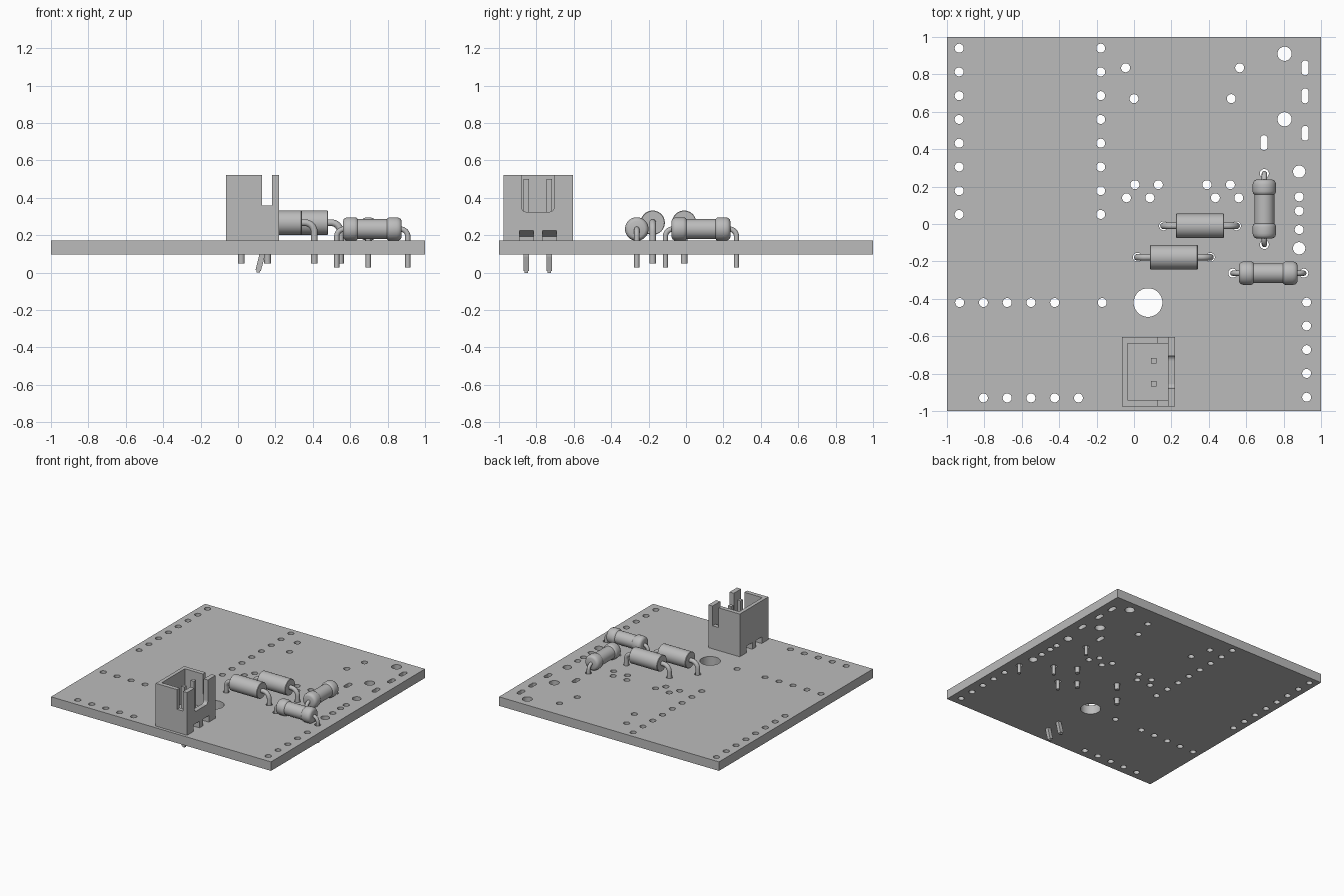
import bpy, bmesh
from math import sin, cos, pi, radians
from mathutils import Vector

if "Cube" in bpy.data.objects:
    bpy.data.objects.remove(bpy.data.objects["Cube"])

grey = bpy.data.materials.new("plain_grey")
grey.use_nodes = True
grey.diffuse_color = (0.5, 0.5, 0.5, 1)
grey.node_tree.nodes["Principled BSDF"].inputs["Base Color"].default_value = (0.5, 0.5, 0.5, 1)


def finish(name, bm, smooth=False):
    bmesh.ops.recalc_face_normals(bm, faces=bm.faces[:])
    mesh = bpy.data.meshes.new(name)
    bm.to_mesh(mesh)
    bm.free()
    mesh.materials.append(grey)
    obj = bpy.data.objects.new(name, mesh)
    bpy.context.collection.objects.link(obj)
    if smooth:
        bpy.ops.object.select_all(action="DESELECT")
        obj.select_set(True)
        bpy.context.view_layer.objects.active = obj
        bpy.ops.object.shade_smooth_by_angle(angle=radians(35))
    return obj


def prism(bm, points, offset):
    """Extrude a closed outline along offset."""
    a = [bm.verts.new(p) for p in points]
    b = [bm.verts.new(Vector(p) + Vector(offset)) for p in points]
    bm.faces.new(a)
    bm.faces.new(b[::-1])
    for i in range(len(a)):
        j = (i + 1) % len(a)
        bm.faces.new((a[i], a[j], b[j], b[i]))


def box(bm, x0, x1, y0, y1, z0, z1):
    prism(bm, [(x0, y0, z0), (x1, y0, z0), (x1, y1, z0), (x0, y1, z0)], (0, 0, z1 - z0))


def rings(bm, loops):
    """Skin a list of vertex rings and cap both ends."""
    loops = [[bm.verts.new(p) for p in loop] for loop in loops]
    n = len(loops[0])
    for a, b in zip(loops, loops[1:]):
        for i in range(n):
            bm.faces.new((a[i], a[(i + 1) % n], b[(i + 1) % n], b[i]))
    bm.faces.new(loops[0])
    bm.faces.new(loops[-1][::-1])


def sweep(bm, path, side, r, n=12, phase=0):
    """Sweep a regular section along a path lying in the plane square to side."""
    path = [Vector(p) for p in path]
    loops = []
    for i, p in enumerate(path):
        t = (path[min(i + 1, len(path) - 1)] - path[max(i - 1, 0)]).normalized()
        u = t.cross(side)
        loops.append([p + r * (cos(phase + 2 * pi * k / n) * side
                               + sin(phase + 2 * pi * k / n) * u) for k in range(n)])
    rings(bm, loops)


def cut(obj, cutter):
    mod = obj.modifiers.new("cut", "BOOLEAN")
    mod.operation, mod.solver, mod.object = "DIFFERENCE", "EXACT", cutter
    bpy.context.view_layer.objects.active = obj
    bpy.ops.object.modifier_apply(modifier=mod.name)
    bpy.data.objects.remove(cutter)


# Circuit board with round holes and slots
BOTTOM, TOP = 0.097, 0.171
PITCH = 0.127
small = [(x, 0.94 - PITCH * i) for x in (-0.935, -0.178) for i in range(8)]
small += [(-0.932 + PITCH * i, -0.42) for i in (0, 1, 2, 3, 4, 6)]
small += [(-0.805 + PITCH * i, -0.93) for i in range(5)]
small += [(0.923, -0.418 - PITCH * i) for i in range(5)]
small += [(-0.045, 0.835), (0.565, 0.835), (0, 0.67), (0.52, 0.67)]
small += [(x + dx, y) for x, y in ((0.005, 0.21), (-0.04, 0.14), (0.39, 0.21), (0.435, 0.14))
          for dx in (0, 0.125)]
small += [(0.883, y) for y in (0.145, 0.07, -0.03)]
large = [(0.805, 0.91, 0.038), (0.805, 0.56, 0.038), (0.883, 0.28, 0.033),
         (0.883, -0.13, 0.033), (0.075, -0.42, 0.077)]
slots = [(0.915, 0.835), (0.915, 0.685), (0.915, 0.485), (0.695, 0.435)]

# centre, axis, half body length, body height, leg offset, leg bottom, wire radius, kind
parts = [("diode_back", (0.353, -0.01), (1, 0), "diode"),
         ("diode_front", (0.213, -0.178), (1, 0), "diode"),
         ("resistor_front", (0.718, -0.263), (1, 0), "resistor"),
         ("resistor_side", (0.697, 0.08), (0, 1), "resistor")]
specs = {"diode": (0.267, 0.195, 0.05, 0.018, 0.05,
                   [(0.128, 0.062), (0.125, 0.065)]),
         "resistor": (0.233, 0.19, 0.027, 0.014, 0.04,
                      [(0.157, 0.043), (0.152, 0.054), (0.143, 0.06), (0.13, 0.063),
                       (0.095, 0.063), (0.084, 0.06), (0.078, 0.053)])}
for _, c, d, kind in parts:
    small += [(c[0] + s * d[0] * specs[kind][1], c[1] + s * d[1] * specs[kind][1]) for s in (-1, 1)]

bm = bmesh.new()
for x, y, r, half in ([(x, y, 0.024, 0) for x, y in small] + [(*h, 0) for h in large]
                      + [(x, y, 0.019, 0.021) for x, y in slots]):
    n = 24
    outline = [(x + r * cos(2 * pi * (k + 0.5) / n),
                y + r * sin(2 * pi * (k + 0.5) / n) + (half if k < n / 2 else -half), 0)
               for k in range(n)]
    prism(bm, outline, (0, 0, 0.3))
holes = finish("hole_cutter", bm)
bm = bmesh.new()
box(bm, -1, 1, -1, 1, BOTTOM, TOP)
board = finish("circuit_board", bm)
cut(board, holes)
bpy.ops.object.select_all(action="DESELECT")
board.select_set(True)
bpy.ops.object.shade_smooth_by_angle(angle=radians(35))

# Diodes and resistors: turned bodies with bent wire legs
for name, c, d, kind in parts:
    z, reach, low, wire, bend, profile = specs[kind]
    axis, side = Vector((*d, 0)), Vector((-d[1], d[0], 0))
    up = Vector((0, 0, 1))
    centre = Vector((*c, z))
    bm = bmesh.new()
    full = [(-s, r) for s, r in profile] + [(s, r) for s, r in reversed(profile)]
    rings(bm, [[centre + axis * s + r * (cos(2 * pi * k / 32) * side + sin(2 * pi * k / 32) * up)
                for k in range(32)] for s, r in full])
    finish(name + "_body", bm, True)
    bm = bmesh.new()
    for s in (-1, 1):
        path = [centre + axis * s * reach + up * (low - z)]
        for k in range(9):
            a = pi / 2 * k / 8
            path.append(centre + axis * s * (reach - bend + bend * cos(a)) + up * bend * (sin(a) - 1))
        path.append(centre + axis * s * (profile[0][0] - 0.02))
        sweep(bm, path, side, wire)
    finish(name + "_legs", bm, True)

# Connector shell: open box with side slots, a window and sloped foot notches
X0, X1, Y0, Y1, HIGH = -0.065, 0.22, -0.975, -0.605, 0.522
PINS = (-0.853, -0.73)
bm = bmesh.new()
box(bm, X0, X1, Y0, Y1, TOP, HIGH)
shell = finish("connector_shell", bm)


def carve(*boxes):
    cb = bmesh.new()
    for b in boxes:
        box(cb, *b)
    cut(shell, finish("shell_cutter", cb))


carve((X0 + 0.03, 0.182, Y0 + 0.035, Y1 - 0.035, 0.25, 0.7))
carve((0.128, 0.182, -1.1, -0.5, 0.36, 0.7))
bm = bmesh.new()
w0, w1, wz, wr = -0.88, -0.705, 0.325, 0.025
outline = [(0.17, w0, 0.7)]
for cy, start in ((w0 + wr, pi), (w1 - wr, 1.5 * pi)):
    outline += [(0.17, cy + wr * cos(start + pi / 8 * k), wz + wr + wr * sin(start + pi / 8 * k))
                for k in range(5)]
outline.append((0.17, w1, 0.7))
prism(bm, outline, (0.1, 0, 0))
cut(shell, finish("window_cutter", bm))
bm = bmesh.new()
for y in PINS:
    for edge, s in ((X0, 1), (X1, -1)):
        prism(bm, [(edge - s * 0.01, y - 0.038, 0.15), (edge - s * 0.01, y - 0.038, 0.225),
                   (edge, y - 0.038, 0.225), (edge + s * 0.06, y - 0.038, 0.192),
                   (edge + s * 0.06, y - 0.038, 0.15)], (0, 0.076, 0))
cut(shell, finish("notch_cutter", bm))

# Connector pins with slightly kinked tails
bm = bmesh.new()
for y in PINS:
    sweep(bm, [(0.105, y, 0.5), (0.105, y, 0.23), (0.13, y, 0.14), (0.128, y, 0.09),
               (0.108, y, 0.012)], Vector((0, 1, 0)), 0.021, 4, pi / 4)
    sweep(bm, [(0.108, y, 0.014), (0.107, y, 0)], Vector((0, 1, 0)), 0.013, 4, pi / 4)
finish("connector_pins", bm)
